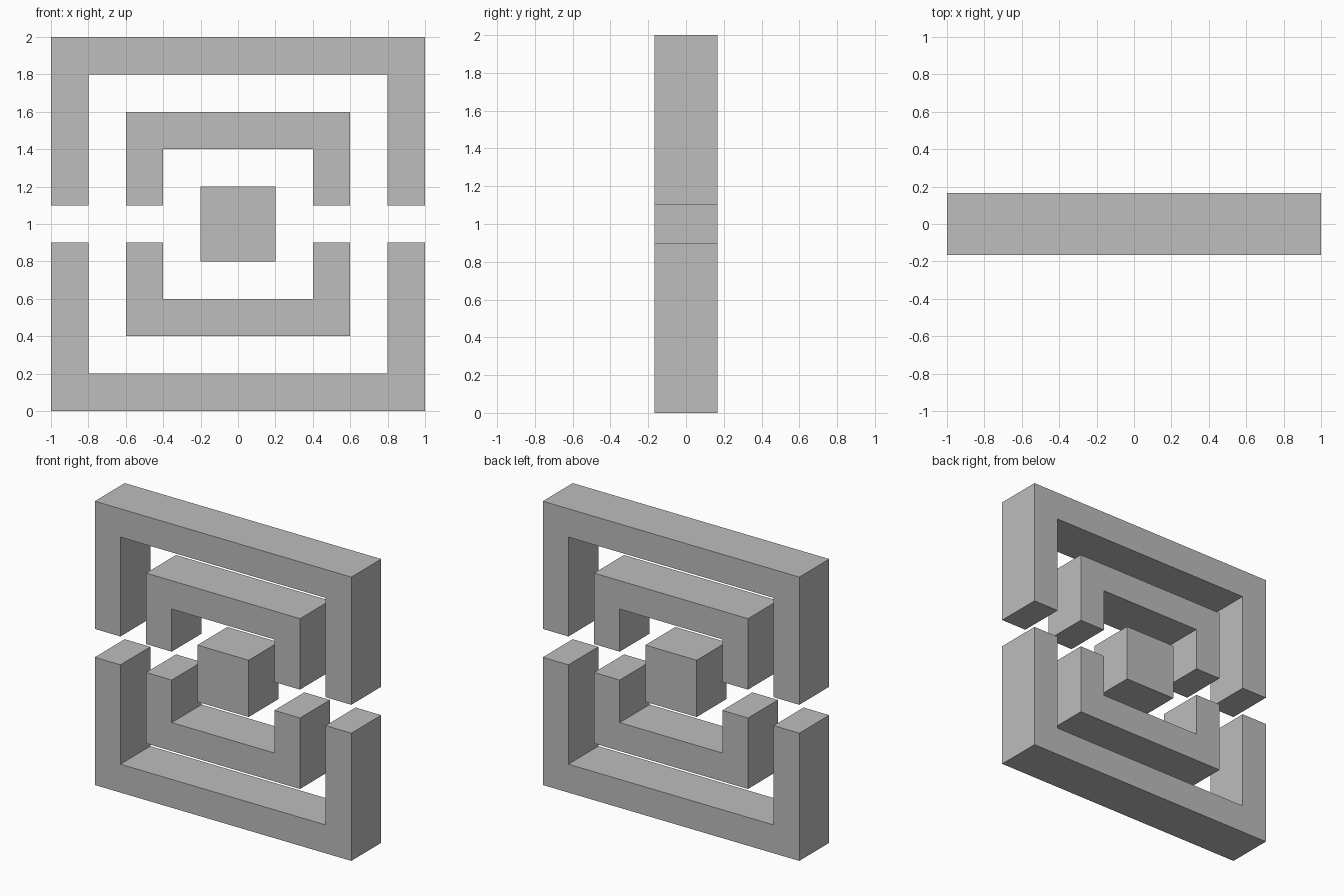
import bpy
import bmesh
from mathutils import Vector

cube = bpy.data.objects.get("Cube")
if cube:
    bpy.data.objects.remove(cube, do_unlink=True)

HALF_DEPTH = 1 / 6
CENTRE_Z = 1.0
HALF_GAP = 0.1
BAR = 0.2

# Single flat grey
grey = bpy.data.materials.new("plain grey")
grey.use_nodes = True
colour = (0.51, 0.51, 0.51, 1)
grey.diffuse_color = colour
grey.node_tree.nodes["Principled BSDF"].inputs["Base Color"].default_value = colour


def extrude_profile(name, profile):
    """Extrude a closed x-z outline through the full depth."""
    bm = bmesh.new()
    face = bm.faces.new([bm.verts.new((x, -HALF_DEPTH, CENTRE_Z + z)) for x, z in profile])
    result = bmesh.ops.extrude_face_region(bm, geom=[face])
    verts = [v for v in result["geom"] if isinstance(v, bmesh.types.BMVert)]
    bmesh.ops.translate(bm, verts=verts, vec=Vector((0, 2 * HALF_DEPTH, 0)))
    bmesh.ops.recalc_face_normals(bm, faces=bm.faces)
    mesh = bpy.data.meshes.new(name)
    bm.to_mesh(mesh)
    bm.free()
    mesh.materials.append(grey)
    obj = bpy.data.objects.new(name, mesh)
    bpy.context.collection.objects.link(obj)
    return obj


def bracket(name, outer, side):
    """U-shaped half frame; side is 1 for the upper half, -1 for the lower."""
    inner = outer - BAR
    outline = [(-outer, HALF_GAP), (-outer, outer), (outer, outer), (outer, HALF_GAP),
               (inner, HALF_GAP), (inner, inner), (-inner, inner), (-inner, HALF_GAP)]
    extrude_profile(name, [(x, side * z) for x, z in outline])


# Two nested split frames
for ring, size in (("outer", 1.0), ("inner", 0.6)):
    bracket(ring + "_upper_bracket", size, 1)
    bracket(ring + "_lower_bracket", size, -1)

# Centre block
extrude_profile("centre_block", [(-BAR, -BAR), (BAR, -BAR), (BAR, BAR), (-BAR, BAR)])
